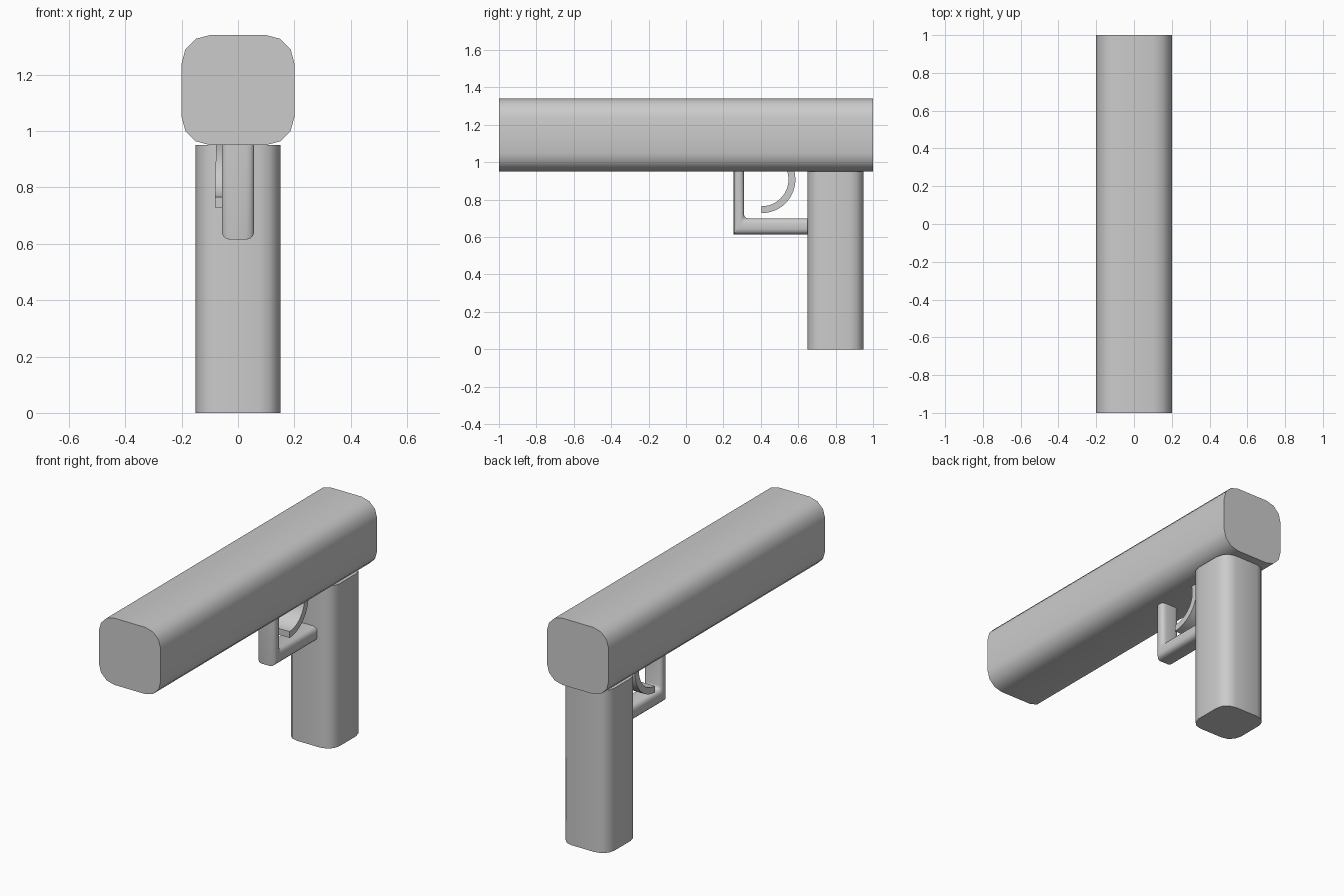
import bpy, math
from math import radians, cos, sin

if "Cube" in bpy.data.objects:
    bpy.data.objects.remove(bpy.data.objects["Cube"])


def rounded_rect(w, h, r, n=3):
    """Outline of a centred rectangle with n-segment rounded corners."""
    pts = []
    for k, (sx, sy) in enumerate([(1, 1), (-1, 1), (-1, -1), (1, -1)]):
        cx, cy = sx * (w / 2 - r), sy * (h / 2 - r)
        for i in range(n + 1):
            a = radians(90 * k + 90 * i / n)
            pts.append((cx + r * cos(a), cy + r * sin(a)))
    return pts


def loft(name, rings):
    """Skin a list of equal-length rings and cap both ends."""
    n = len(rings[0])
    verts = [p for ring in rings for p in ring]
    faces = [tuple(range(n)), tuple(range(len(verts) - n, len(verts)))]
    for r in range(len(rings) - 1):
        for i in range(n):
            j = (i + 1) % n
            a, b = r * n, (r + 1) * n
            faces.append((a + i, a + j, b + j, b + i))
    mesh = bpy.data.meshes.new(name)
    mesh.from_pydata(verts, [], faces)
    obj = bpy.data.objects.new(name, mesh)
    bpy.context.collection.objects.link(obj)
    bpy.ops.object.select_all(action='DESELECT')
    bpy.context.view_layer.objects.active = obj
    obj.select_set(True)
    bpy.ops.object.mode_set(mode='EDIT')
    bpy.ops.mesh.select_all(action='SELECT')
    bpy.ops.mesh.normals_make_consistent(inside=False)
    bpy.ops.object.mode_set(mode='OBJECT')
    bpy.ops.object.shade_smooth_by_angle(angle=radians(40))
    return obj


# Long rounded barrel
section = rounded_rect(0.4, 0.39, 0.1)
loft("barrel", [[(x, y, 1.145 + z) for x, z in section] for y in (-1, 1)])

# Upright grip
section = rounded_rect(0.3, 0.3, 0.075)
loft("grip", [[(x, 0.8 + y, z) for x, y in section] for z in (0, 0.95)])

# L-shaped trigger guard: t runs from the outer to the inner side of the bar
section = [(x, z / 0.085 + 0.5) for x, z in rounded_rect(0.115, 0.085, 0.028)]
FILLET = 0.022
rings = [[(x, 0.66, 0.615 + 0.085 * t) for x, t in section]]
for i in range(4):
    a = radians(30 * i)
    dy, dz = FILLET * (1 - sin(a)), FILLET * (1 - cos(a))
    rings.append([(x, 0.255 + (0.055 + dy) * t, 0.615 + (0.085 + dz) * t)
                  for x, t in section])
rings.append([(x, 0.255 + 0.055 * t, 0.955) for x, t in section])
loft("trigger_guard", rings)

# Curved trigger blade, slightly wider at its tip
rings = []
STEPS = 14
for i in range(STEPS + 1):
    a = radians(-90 + 108 * i / STEPS)
    half = 0.066 - 0.004 * i / STEPS
    rings.append([(-0.016 + s * half, 0.405 + r * cos(a), 0.908 + r * sin(a))
                  for s, r in ((-1, 0.143), (1, 0.143), (1, 0.18), (-1, 0.18))])
loft("trigger", rings)
